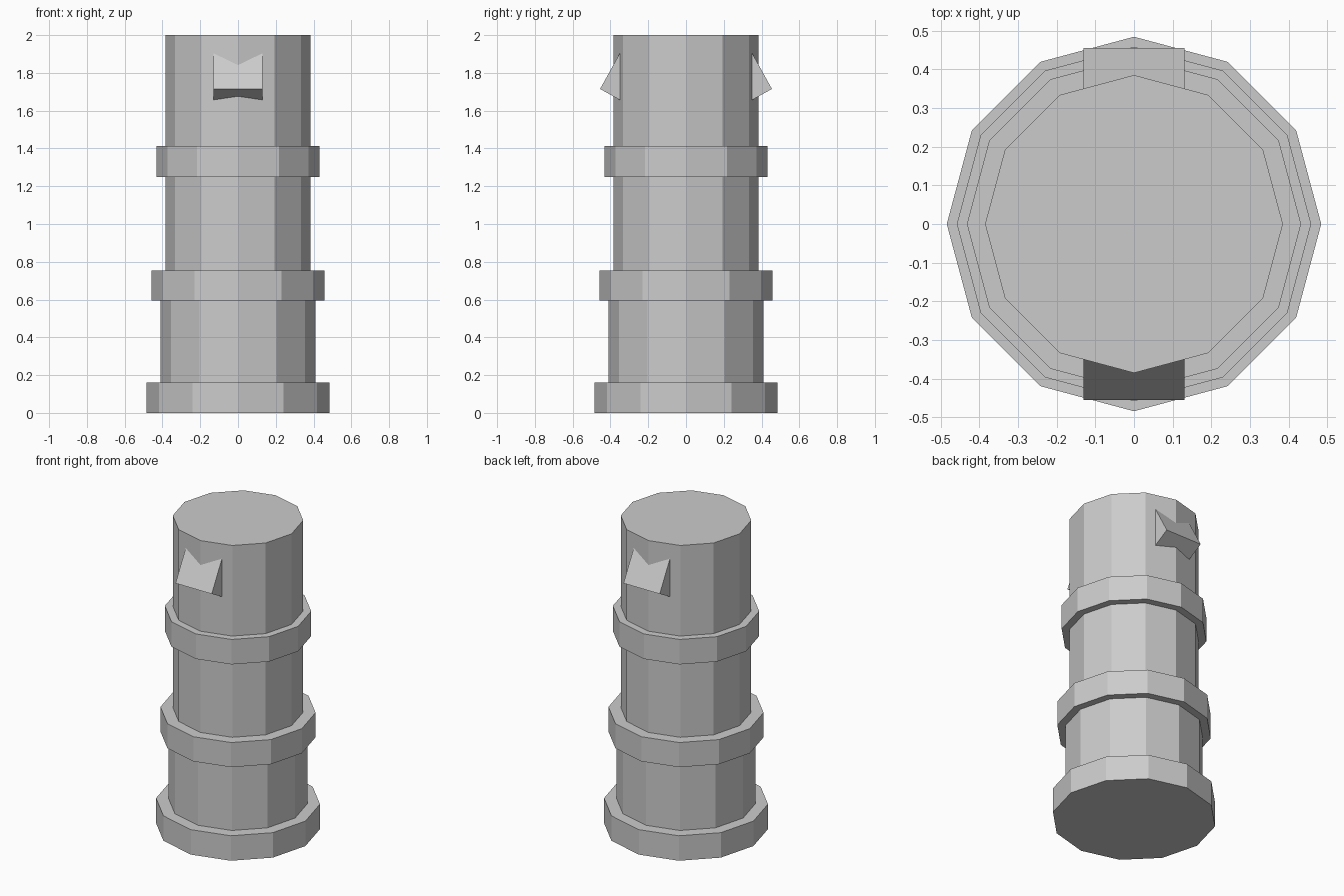
import bpy
import bmesh
from math import radians, sin, cos
from mathutils import Matrix

default_cube = bpy.data.objects.get("Cube")
if default_cube:
    bpy.data.objects.remove(default_cube, do_unlink=True)

GREY = (0.6, 0.6, 0.6, 1.0)
stone = bpy.data.materials.new("plain_grey")
stone.use_nodes = True
stone.diffuse_color = GREY
stone.node_tree.nodes["Principled BSDF"].inputs["Base Color"].default_value = GREY


def add_object(name, bm):
    mesh = bpy.data.meshes.new(name)
    bmesh.ops.recalc_face_normals(bm, faces=bm.faces[:])
    bm.to_mesh(mesh)
    bm.free()
    mesh.materials.append(stone)
    obj = bpy.data.objects.new(name, mesh)
    bpy.context.collection.objects.link(obj)
    return obj


def drum(name, radius, bottom, top):
    """Twelve-sided drum with a corner on each axis."""
    bm = bmesh.new()
    ring = [bm.verts.new((radius * cos(radians(30 * i)),
                          radius * sin(radians(30 * i)), bottom))
            for i in range(12)]
    base = bm.faces.new(ring)
    side = bmesh.ops.extrude_face_region(bm, geom=[base], use_keep_orig=True)
    cap = [v for v in side["geom"] if isinstance(v, bmesh.types.BMVert)]
    bmesh.ops.translate(bm, verts=cap, vec=(0, 0, top - bottom))
    return add_object(name, bm)


def bracket(name, turn):
    """Tilted block sunk into the column, its sloped face looking outward."""
    width, depth, length = 0.26, 0.2, 0.25
    bm = bmesh.new()
    bmesh.ops.create_cube(bm, size=1)
    # Put the lower outer edge at the origin, tilt, then move into place
    place = (Matrix.Rotation(radians(turn), 4, "Z")
             @ Matrix.Translation((0, -0.455, 1.715))
             @ Matrix.Rotation(radians(-29), 4, "X")
             @ Matrix.Diagonal((width, depth, length, 1))
             @ Matrix.Translation((0, 0.5, 0.5)))
    bmesh.ops.transform(bm, matrix=place, verts=bm.verts[:])
    return add_object(name, bm)


# Column shafts
drum("lower_shaft", 0.41, 0.1, 0.68)
drum("upper_shaft", 0.385, 0.68, 2.0)

# Base and raised bands
drum("base", 0.484, 0.0, 0.162)
drum("lower_band", 0.458, 0.595, 0.755)
drum("upper_band", 0.432, 1.25, 1.412)

# Brackets on the front and back
bracket("front_bracket", 0)
bracket("back_bracket", 180)
